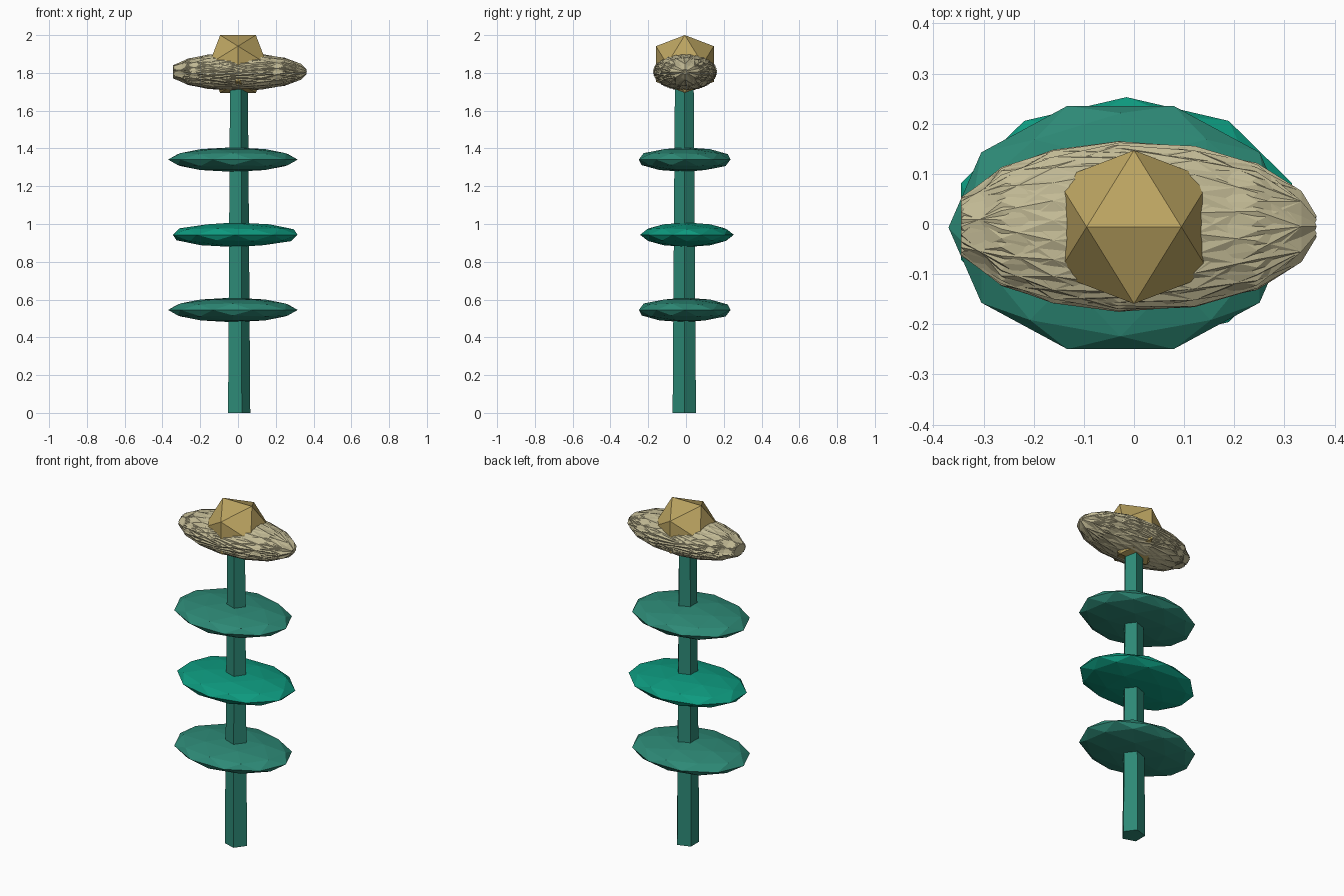
import bpy, bmesh
from math import sin, cos, pi, sqrt, radians
from mathutils import Matrix, Vector

if "Cube" in bpy.data.objects:
    bpy.data.objects.remove(bpy.data.objects["Cube"])


def paint(name, rgb):
    m = bpy.data.materials.new(name)
    m.diffuse_color = (*rgb, 1)
    m.use_nodes = True
    m.node_tree.nodes["Principled BSDF"].inputs["Base Color"].default_value = m.diffuse_color
    return m


def make(name, bm, mat):
    bmesh.ops.recalc_face_normals(bm, faces=bm.faces)
    me = bpy.data.meshes.new(name)
    bm.to_mesh(me)
    bm.free()
    me.materials.append(mat)
    ob = bpy.data.objects.new(name, me)
    bpy.context.collection.objects.link(ob)
    return ob


stem_green = paint("stem_green", (0.026, 0.25, 0.18))
leaf_green = paint("leaf_green", (0.004, 0.32, 0.21))
petal_cream = paint("petal_cream", (0.54, 0.49, 0.30))
core_gold = paint("core_gold", (0.50, 0.37, 0.12))

# Stem: tapered five-sided prism with one corner on +x
bm = bmesh.new()
bmesh.ops.create_cone(bm, cap_ends=True, segments=5, radius1=0.065, radius2=0.052, depth=1.78)
v = max(bm.verts, key=lambda p: p.co.y)
turn = -pi / 2 if abs(v.co.x) < 1e-4 else 0
bm.transform(Matrix.Translation((0, -0.009, 0.89)) @ Matrix.Rotation(turn, 4, 'Z'))
make("stem", bm, stem_green)


# Leaves: flattened faceted discs around the stem
def leaf(name, centre, size, turn, mat):
    bm = bmesh.new()
    bmesh.ops.create_icosphere(bm, subdivisions=2, radius=1)
    bm.transform(Matrix.Translation(centre) @ Matrix.Diagonal((*size, 1))
                 @ Matrix.Rotation(radians(turn), 4, 'Z'))
    make(name, bm, mat)


leaf("lower_leaf", (-0.027, -0.007, 0.545), (0.343, 0.255, 0.065), 18, stem_green)
leaf("middle_leaf", (-0.015, 0.005, 0.943), (0.347, 0.248, 0.065), 0, leaf_green)
leaf("upper_leaf", (-0.027, -0.007, 1.341), (0.343, 0.255, 0.065), 18, stem_green)

# Petals: interleaved faceted shells turned about the long axis, then squashed
rings = [(0.91, 4), (0.67, 5), (0.33, 6), (-0.08, 7), (-0.44, 6), (-0.72, 5), (-0.94, 3)]
bm = bmesh.new()
copies = 8
for k in range(copies):
    shell = bmesh.new()
    spin = 2 * pi * k / copies
    pts = [Vector((0.993, 0.12 * cos(spin), 0.12 * sin(spin)))]
    for i, (x, n) in enumerate(rings):
        r = sqrt(1 - x * x)
        for j in range(n):
            a = spin + i * 0.7 + 2 * pi * j / n
            pts.append(Vector((x, r * cos(a), r * sin(a))))
    verts = [shell.verts.new(p) for p in pts]
    bmesh.ops.convex_hull(shell, input=verts)
    bmesh.ops.recalc_face_normals(shell, faces=shell.faces)
    tmp = bpy.data.meshes.new("shell")
    shell.to_mesh(tmp)
    shell.free()
    bm.from_mesh(tmp)
    bpy.data.meshes.remove(tmp)
bm.transform(Matrix.Translation((0, -0.005, 1.806)) @ Matrix.Diagonal((0.367, 0.171, 0.101, 1)))
make("petals", bm, petal_cream)

# Flower centre: icosahedron with an edge along x on top
s, t = 0.0945, 0.153
bm = bmesh.new()
corners = []
for a in (-1, 1):
    for b in (-1, 1):
        corners += [(a * s, 0, b * t), (a * t, b * s, 0), (0, a * t, b * s)]
bmesh.ops.convex_hull(bm, input=[bm.verts.new(c) for c in corners])
bm.transform(Matrix.Translation((0, -0.006, 2 - t)))
make("flower_centre", bm, core_gold)
